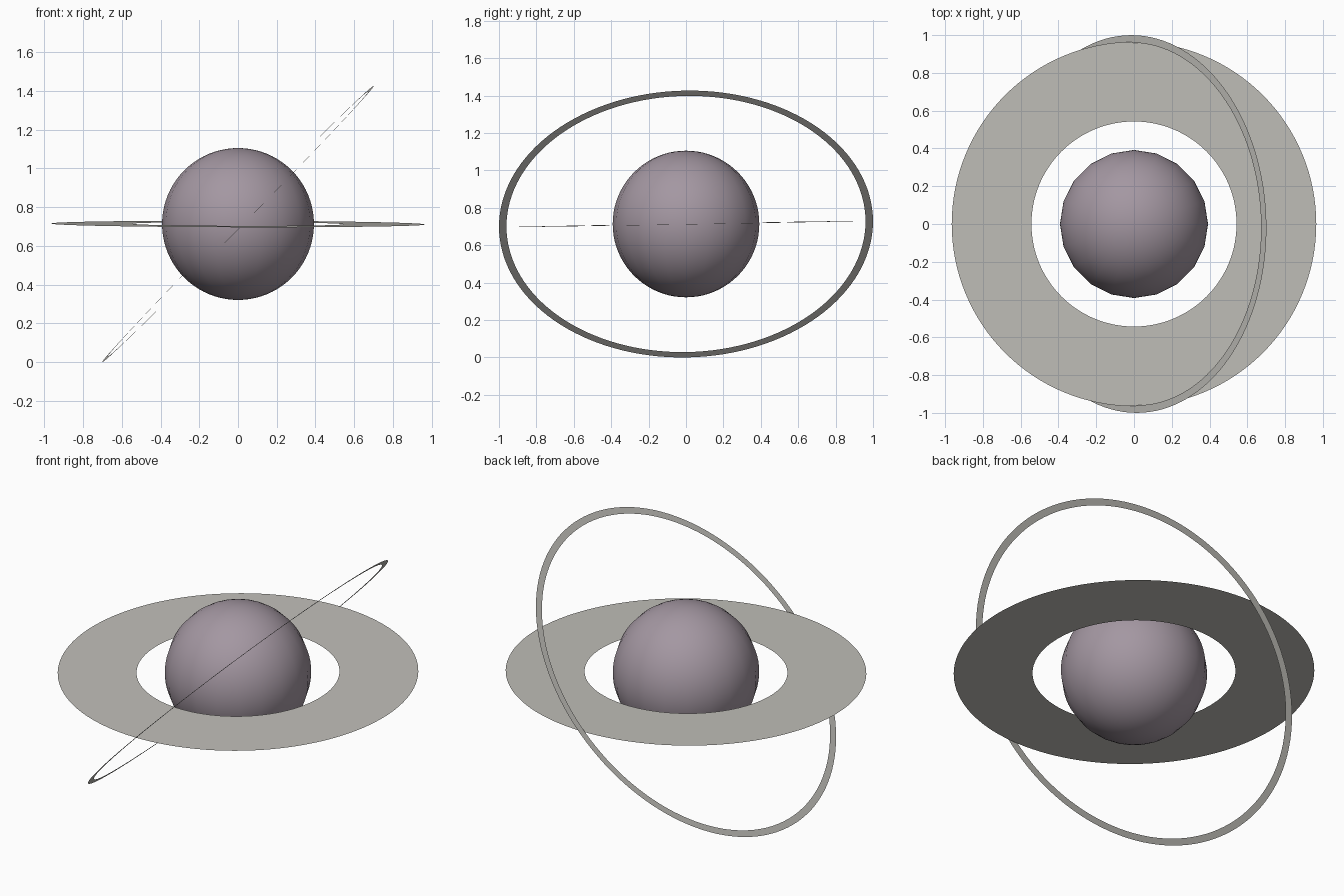
import bpy
import bmesh
import math

if "Cube" in bpy.data.objects:
    bpy.data.objects.remove(bpy.data.objects["Cube"])

CENTRE = (0, 0, 0.713)


def material(name, rgb):
    m = bpy.data.materials.new(name)
    m.diffuse_color = (*rgb, 1)
    m.use_nodes = True
    m.node_tree.nodes["Principled BSDF"].inputs["Base Color"].default_value = m.diffuse_color
    return m


def add_object(name, bm, mat, rotation=(0, 0, 0)):
    mesh = bpy.data.meshes.new(name)
    bm.to_mesh(mesh)
    bm.free()
    mesh.materials.append(mat)
    obj = bpy.data.objects.new(name, mesh)
    obj.location = CENTRE
    obj.rotation_euler = rotation
    bpy.context.collection.objects.link(obj)
    return obj


def flat_ring(name, inner, outer, rotation, mat, sides=128):
    """Paper-thin annulus facing up, then tilted."""
    bm = bmesh.new()
    angles = [2 * math.pi * i / sides for i in range(sides)]
    loops = [[bm.verts.new((r * math.cos(a), r * math.sin(a), 0)) for a in angles]
             for r in (inner, outer)]
    for i in range(sides):
        j = (i + 1) % sides
        bm.faces.new((loops[0][i], loops[1][i], loops[1][j], loops[0][j]))
    return add_object(name, bm, mat, rotation)


mauve = material("dusty mauve", (0.37, 0.31, 0.36))
grey = material("warm grey", (0.53, 0.52, 0.485))

# Planet: few segments around, many rings from pole to pole
bm = bmesh.new()
bmesh.ops.create_uvsphere(bm, u_segments=20, v_segments=40, radius=0.392)
for f in bm.faces:
    f.smooth = True
add_object("planet", bm, mauve)

# Wide ring, almost level
flat_ring("wide_ring", 0.543, 0.965, (0.0175, 0.0025, 0), grey)

# Narrow ring, tilted steeply
flat_ring("narrow_ring", 0.96, 1.0, (0.02, -math.radians(45.5), 0), grey)
